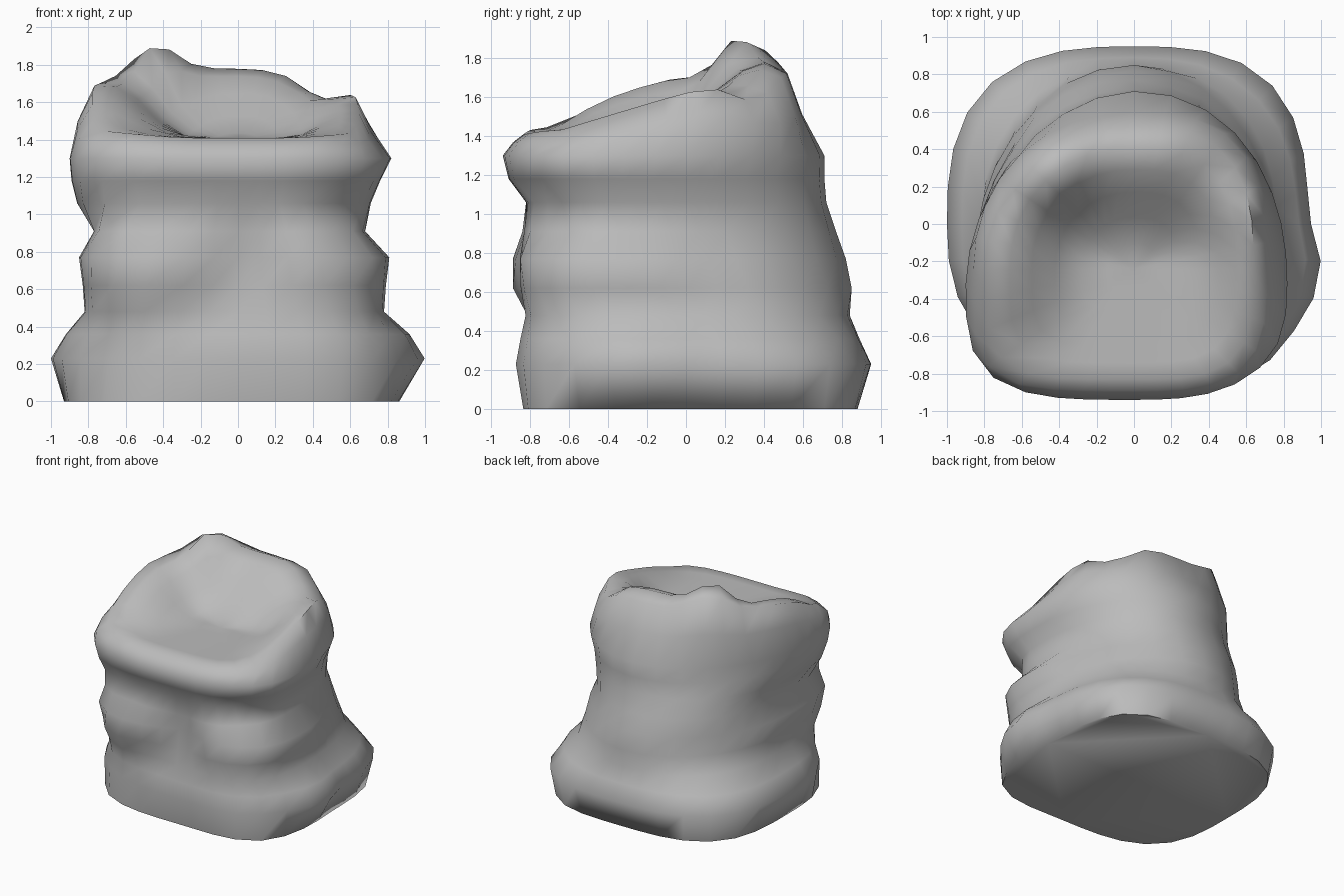
import bpy
import bmesh
from math import sin, cos, pi, exp, log2, radians
from mathutils import Vector

old = bpy.data.objects.get("Cube")
if old:
    bpy.data.objects.remove(old, do_unlink=True)

SEGMENTS = 32

# Wall rings: height, (right, left, front, back extents),
# (front right, front left, back right, back left diagonal reach |x| + |y|)
RINGS = [
    (0, (.93, .85, .83, .88), (1.42, 1.43, 1.46, 1.42)),
    (.23, (1, .93, .86, .95), (1.41, 1.45, 1.52, 1.48)),
    (.36, (.92, .87, .84, .89), (1.38, 1.4, 1.4, 1.33)),
    (.48, (.82, .77, .82, .84), (1.4, 1.34, 1.22, 1.18)),
    (.62, (.83, .79, .85, .85), (1.47, 1.38, 1.15, 1.1)),
    (.77, (.85, .81, .85, .82), (1.5, 1.4, 1.13, 1.03)),
    (.91, (.77, .68, .83, .77), (1.46, 1.27, 1.1, .97)),
    (1.06, (.86, .71, .82, .72), (1.46, 1.25, 1.05, .97)),
    (1.18, (.89, .76, .91, .71), (1.53, 1.4, 1.01, .98)),
    (1.3, (.9, .82, .94, .71), (1.57, 1.44, 1, 1.02)),
]
RIM = ((.78, .64, .83, .52), (1.42, 1.25, .87, .86))

# Lumps and hollows: centre, radius, outward push
LUMPS = [
    ((.92, -.25, .25), .2, .08),
    ((.45, -.85, .25), .25, .03),
    ((.36, -.85, .8), .17, .03),
    ((.06, -.85, .72), .16, -.09),
    ((-.45, -.85, .7), .22, .07),
    ((-.5, -.85, .93), .14, -.06),
    ((-.25, -.85, .52), .16, -.05),
    ((.55, -.75, 1.02), .18, -.05),
    ((.8, .15, .75), .18, -.04),
]

# Raised and sunken spots of the top: centre, radius, lift
SPOTS = [
    (-.46, .27, .17, .21),
    (-.72, -.12, .28, .09),
    (-.7, -.45, .22, .06),
    (.5, .4, .22, -.12),
]


def smooth(t):
    t = min(max(t, 0), 1)
    return t * t * (3 - 2 * t)


def top_height(x, y):
    """Low seat at the front, raised sides and a rise to the back."""
    seat = 1.41 + .37 * smooth((y + .2) / .62)
    sides = 1.43 + .24 * min(max((y + .65) / .8, 0), 1)
    w = smooth((abs(x) - .25) / .4)
    z = seat * (1 - w) + sides * w - .16 * smooth((y - .42) / .25)
    return z + sum(h * exp(-((x - cx) ** 2 + (y - cy) ** 2) / (r * r)) for cx, cy, r, h in SPOTS)


def outline(angle, extents, reach, cy):
    """Rounded outline about (0, cy), each quarter with its own squareness."""
    right, left, front, back = extents
    c, s = cos(angle), sin(angle)
    sx = left if c > 0 else right
    sy = back - cy if s > 0 else front + cy
    corner = reach[2 * (s > 0) + (c > 0)] + (-cy if s > 0 else cy)
    n = 1 / max(1 - log2(2 * corner / (sx + sy)), .14)
    r = ((abs(c) / sx) ** n + (abs(s) / sy) ** n) ** (-1 / n)
    return r * c, r * s + cy


def push(p):
    out = Vector((p.x, p.y, 0)).normalized()
    amount = sum(a * exp(-(p - Vector(c)).length_squared / (r * r)) for c, r, a in LUMPS)
    return p + out * amount


angles = [2 * pi * i / SEGMENTS for i in range(SEGMENTS)]
bm = bmesh.new()
loops = []

# Walls, leaning forward with height
for z, extents, reach in RINGS:
    cy = -.2 * smooth((z - .3) / .5) - .12 * smooth((z - .9) / .3)
    pts = [Vector((*outline(a, extents, reach, cy), z)) for a in angles]
    loops.append([bm.verts.new(push(p)) for p in pts])

# Shoulder and hollow top
CENTRE_Y = -.24
for scale, drop in ((1.1, .4), (1, 0), (.85, 0), (.7, 0), (.54, 0), (.36, 0), (.18, 0)):
    loop = []
    for a in angles:
        x, y = outline(a, *RIM, CENTRE_Y)
        x, y = x * scale, CENTRE_Y + (y - CENTRE_Y) * scale
        z = top_height(x, y)
        loop.append(bm.verts.new((x, y, z - drop * (z - 1.3))))
    loops.append(loop)

for low, high in zip(loops, loops[1:]):
    for i in range(SEGMENTS):
        j = (i + 1) % SEGMENTS
        bm.faces.new((low[i], low[j], high[j], high[i]))
centre = bm.verts.new((0, CENTRE_Y, top_height(0, CENTRE_Y)))
for i in range(SEGMENTS):
    bm.faces.new((loops[-1][i], loops[-1][(i + 1) % SEGMENTS], centre))

# Flat underside
bm.faces.new(list(reversed(loops[0])))
bmesh.ops.recalc_face_normals(bm, faces=bm.faces)

mesh = bpy.data.meshes.new("boulder")
bm.to_mesh(mesh)
bm.free()
boulder = bpy.data.objects.new("boulder", mesh)
bpy.context.collection.objects.link(boulder)

stone = bpy.data.materials.new("stone grey")
stone.use_nodes = True
grey = (.5, .5, .5, 1)
stone.diffuse_color = grey
stone.node_tree.nodes["Principled BSDF"].inputs["Base Color"].default_value = grey
mesh.materials.append(stone)

bpy.context.view_layer.objects.active = boulder
boulder.select_set(True)
bpy.ops.object.shade_smooth_by_angle(angle=radians(75))
